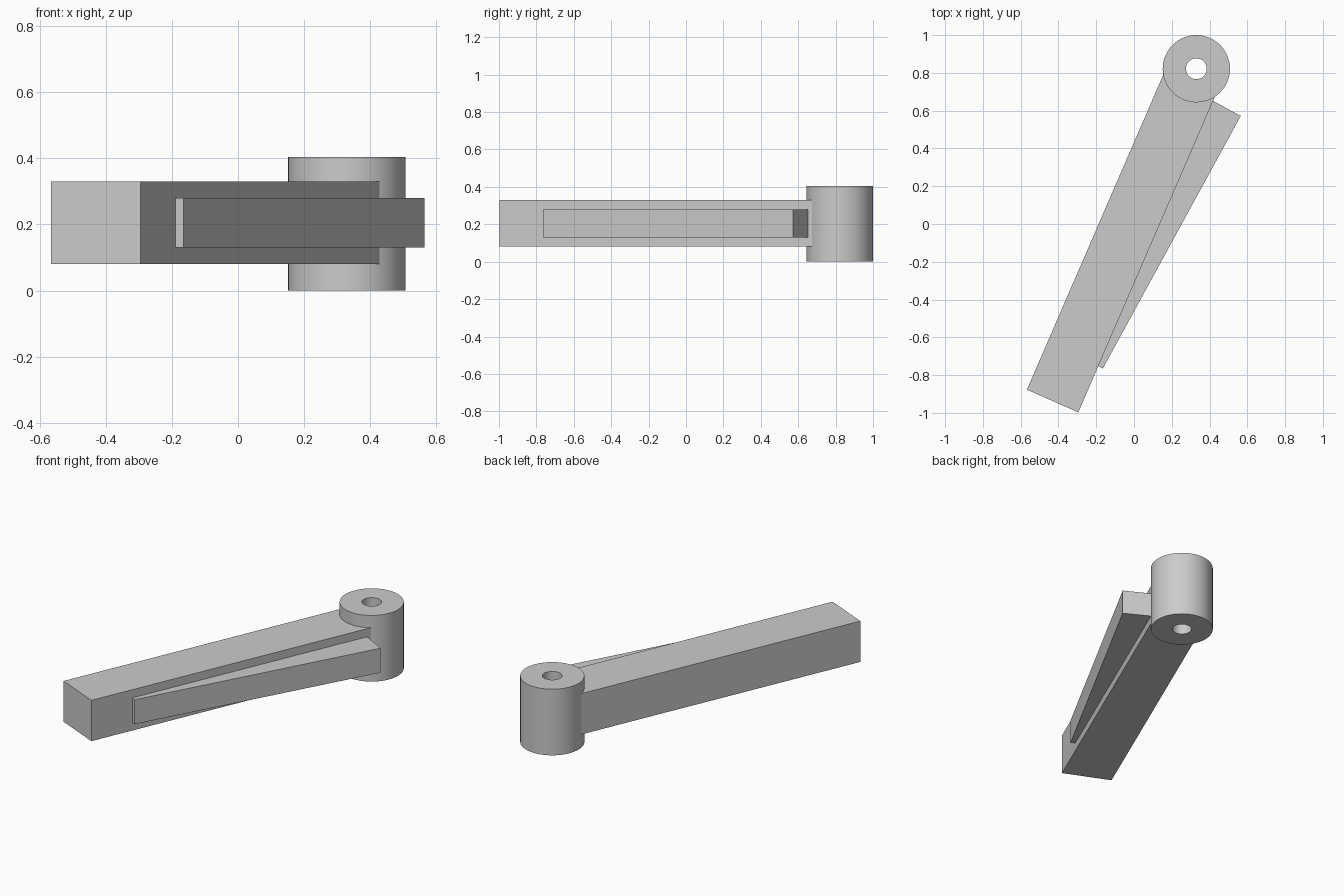
import bpy
import bmesh

if "Cube" in bpy.data.objects:
    bpy.data.objects.remove(bpy.data.objects["Cube"])


def prism(name, outline, z0, z1):
    """Extrude a flat outline between two heights."""
    bm = bmesh.new()
    face = bm.faces.new([bm.verts.new((x, y, z0)) for x, y in outline])
    ext = bmesh.ops.extrude_face_region(bm, geom=[face])
    verts = [v for v in ext["geom"] if isinstance(v, bmesh.types.BMVert)]
    bmesh.ops.translate(bm, verts=verts, vec=(0, 0, z1 - z0))
    bmesh.ops.recalc_face_normals(bm, faces=bm.faces)
    mesh = bpy.data.meshes.new(name)
    bm.to_mesh(mesh)
    bm.free()
    obj = bpy.data.objects.new(name, mesh)
    bpy.context.collection.objects.link(obj)
    return obj


def cylinder(name, radius, z0, z1):
    bpy.ops.mesh.primitive_cylinder_add(vertices=64, radius=radius, depth=z1 - z0,
                                        location=(0.33, 0.822, (z0 + z1) / 2))
    obj = bpy.context.object
    obj.name = name
    return obj


def combine(target, other, operation):
    bpy.context.view_layer.objects.active = target
    mod = target.modifiers.new(operation, "BOOLEAN")
    mod.operation = operation
    mod.solver = "EXACT"
    mod.object = other
    bpy.ops.object.modifier_apply(modifier=mod.name)
    bpy.data.objects.remove(other)


# Long bar, ending inside the hub
arm = prism("lever_arm", [(-0.567, -0.877), (-0.295, -0.997),
                          (0.457, 0.740), (0.185, 0.860)], 0.08, 0.33)

# Thin slanted rib on the side of the bar
rib = prism("side_rib", [(-0.165, -0.765), (0.565, 0.572),
                         (0.40, 0.662), (-0.33, -0.675)], 0.13, 0.28)

# Hub with a through hole
hub = cylinder("hub", 0.178, 0.0, 0.405)
bore = cylinder("bore_cutter", 0.055, -0.1, 0.5)

combine(arm, rib, "UNION")
combine(arm, hub, "UNION")
combine(arm, bore, "DIFFERENCE")

# Smooth round walls, sharp edges
bpy.ops.object.select_all(action="DESELECT")
arm.select_set(True)
bpy.context.view_layer.objects.active = arm
bpy.ops.object.shade_smooth_by_angle(angle=0.35)
